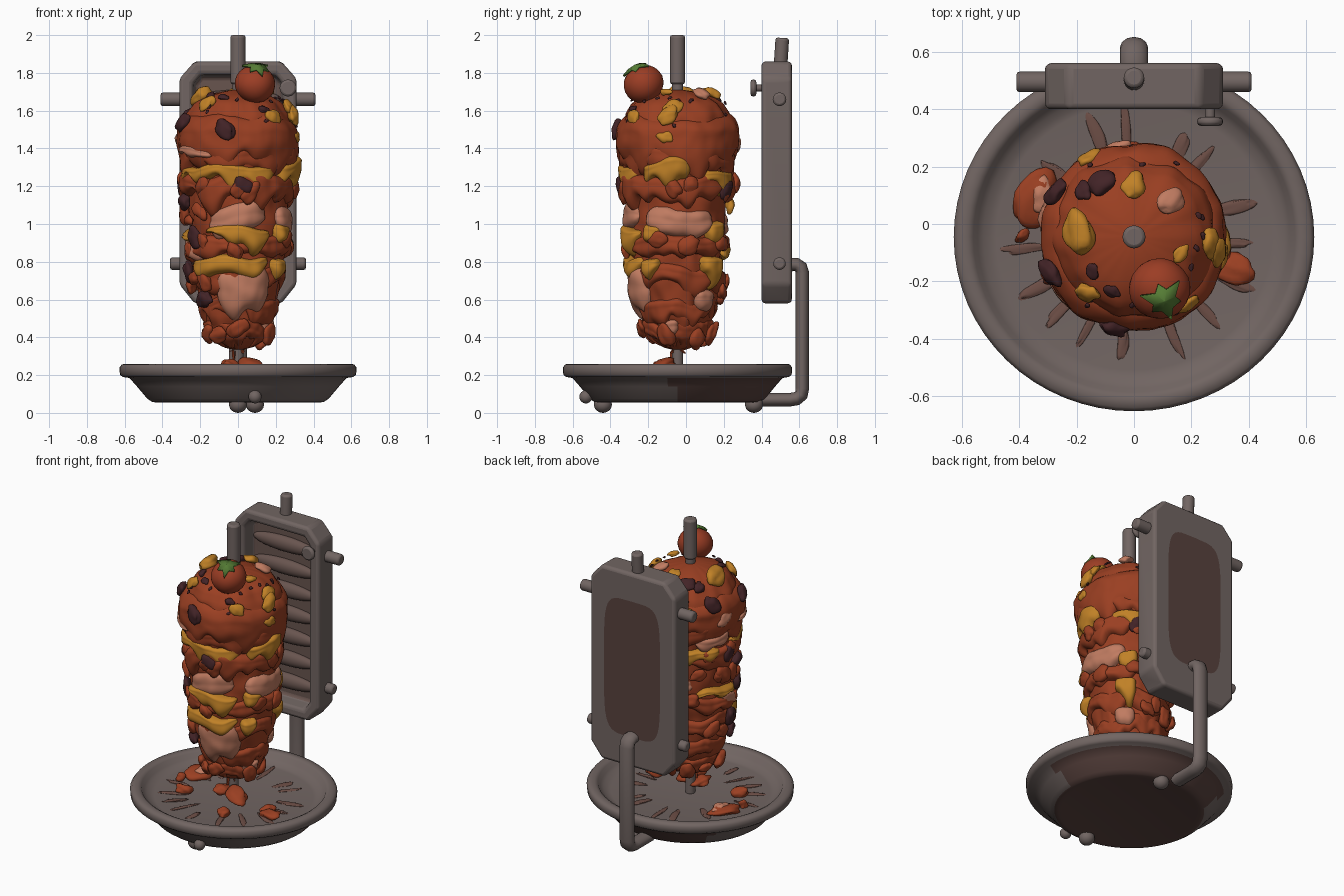
import bpy, bmesh, math, random
from math import sin, cos, radians, pi, tau
from mathutils import Vector, Matrix, noise

if "Cube" in bpy.data.objects:
    bpy.data.objects.remove(bpy.data.objects["Cube"], do_unlink=True)
random.seed(4)
CY = -0.045  # spit axis


def material(name, *rgb):
    m = bpy.data.materials.new(name)
    m.use_nodes = True
    m.diffuse_color = (*rgb, 1)
    m.node_tree.nodes["Principled BSDF"].inputs["Base Color"].default_value = (*rgb, 1)
    return m


METAL = material("warm grey metal", .165, .13, .122)
DARK = material("dark metal", .098, .054, .047)
INNER = material("heater brown", .14, .09, .078)
STAIN = material("grease brown", .15, .075, .06)
MEAT = material("roast meat", .325, .05, .016)
PALE = material("pale meat", .53, .2, .12)
SAUCE = material("mustard sauce", .53, .22, .02)
CHAR = material("charred bits", .055, .017, .02)
TOMATO = material("tomato red", .33, .047, .018)
GREEN = material("leaf green", .09, .2, .035)


def finish(name, bm, mat, angle=50):
    me = bpy.data.meshes.new(name)
    bm.to_mesh(me)
    bm.free()
    ob = bpy.data.objects.new(name, me)
    bpy.context.collection.objects.link(ob)
    me.materials.append(mat)
    bpy.ops.object.select_all(action='DESELECT')
    ob.select_set(True)
    bpy.context.view_layer.objects.active = ob
    bpy.ops.object.shade_smooth_by_angle(angle=radians(angle))
    return ob


def grid(name, fn, nu, nv, mat, wrap=True):
    """Sheet of quads from fn(u, v), closed around u when wrapped."""
    bm = bmesh.new()
    cols = [[bm.verts.new(fn(i / nu, j / nv)) for j in range(nv + 1)]
            for i in range(nu if wrap else nu + 1)]
    for i in range(nu):
        a, b = cols[i], cols[(i + 1) % len(cols)]
        for j in range(nv):
            bm.faces.new((a[j], b[j], b[j + 1], a[j + 1]))
    bmesh.ops.remove_doubles(bm, verts=bm.verts, dist=1e-5)
    return finish(name, bm, mat, 70)


def lathe(name, prof, mat, sx=1, sy=1):
    n = len(prof) - 1
    def point(u, v):
        r, z = prof[round(v * n)]
        return (sx * r * cos(u * tau), CY + sy * r * sin(u * tau), z)
    return grid(name, point, 64, n, mat)


def rod(name, a, b, r, mat=METAL, bevel=.012):
    a, b = Vector(a), Vector(b)
    bm = bmesh.new()
    turn = (b - a).to_track_quat('Z', 'Y').to_matrix().to_4x4()
    bmesh.ops.create_cone(bm, cap_ends=True, segments=20, radius1=r, radius2=r,
                          depth=(b - a).length, matrix=Matrix.Translation((a + b) / 2) @ turn)
    ob = finish(name, bm, mat)
    m = ob.modifiers.new("soft edge", 'BEVEL')
    m.width, m.segments, m.limit_method = bevel, 2, 'ANGLE'


def blob(name, pos, scale, mat, normal=(0, 0, 1), rough=.3, spin=0):
    """Lumpy flattened ball lying on a surface with the given normal."""
    bm = bmesh.new()
    bmesh.ops.create_icosphere(bm, subdivisions=3, radius=1)
    off = Vector(pos) * 37
    for v in bm.verts:
        v.co *= 1 + rough * noise.noise(v.co * 1.1 + off)
    turn = Vector(normal).to_track_quat('Z', 'Y').to_matrix().to_4x4()
    bm.transform(Matrix.Translation(pos) @ turn @ Matrix.Rotation(spin, 4, 'Z')
                 @ Matrix.Diagonal((*scale, 1)))
    finish(name, bm, mat, 80)


# Drip tray, sooty underneath towards the back, with feet, front knob and spike
tray = lathe("drip_tray", [(0, .06), (.41, .06), (.43, .055), (.455, .058), (.48, .075),
                           (.535, .14), (.575, .185), (.61, .19), (.625, .202), (.628, .24),
                           (.615, .257), (.58, .26), (.56, .25), (.545, .222), (.525, .212),
                           (.505, .2), (.48, .196), (0, .19)], METAL, 1, .967)
tray.data.materials.append(DARK)
for p in tray.data.polygons:
    c = p.center
    if c.z < .061 or (c.z < .17 and c.y + .4 * c.x > .15):
        p.material_index = 1
for name, x, y in (("front_foot", 0, -.44), ("back_foot", .09, .36)):
    blob(name, (x, y, .045), (.048, .048, .045), METAL, rough=0)
blob("tray_knob", (.09, -.53, .085), (.035, .035, .035), METAL, rough=0)
rod("spike", (0, CY, .18), (0, CY, 1.8), .03)
rod("spike_handle", (0, CY, 1.74), (0, CY, 2), .04)

# Grease streaks and fallen scraps on the tray
for k in range(16):
    a, r = k * tau / 16 + random.uniform(-.12, .12), random.uniform(.33, .39)
    blob("grease_streak", (r * cos(a), CY + r * sin(a), .198),
         (random.uniform(.06, .1), random.uniform(.014, .024), .005), STAIN, rough=.5, spin=a)
for x, y, s, m in ((-.34, .08, .1, MEAT), (-.32, .1, .06, PALE), (.35, -.16, .07, MEAT),
                   (.3, -.12, .05, MEAT), (-.39, -.04, .025, MEAT), (.08, -.12, .08, MEAT),
                   (-.04, -.1, .07, MEAT), (-.28, -.17, .05, MEAT), (.1, -.3, .05, MEAT)):
    z = .25 if abs(x) < .1 and y > -.2 else .21
    blob("fallen_scrap", (x, y, z + (.012 if m is PALE else 0)), (s, s * .75, .032), m,
         (random.uniform(-.2, .2), random.uniform(-.2, .2), 1), .5, random.uniform(0, 6))

# Heater housing: chamfered case with a recessed front
bm = bmesh.new()
outline = [(.23, .58), (.31, .68), (.31, 1.77), (.23, 1.86)]
ring = outline + [(-x, z) for x, z in reversed(outline)]
front = bm.faces.new([bm.verts.new((x, .4, z)) for x, z in reversed(ring)])
back = bmesh.ops.extrude_face_region(bm, geom=[front], use_keep_orig=True)["geom"]
bmesh.ops.translate(bm, vec=(0, .16, 0), verts=[g for g in back if isinstance(g, bmesh.types.BMVert)])
bmesh.ops.recalc_face_normals(bm, faces=bm.faces)
front = min(bm.faces, key=lambda f: f.calc_center_median().y)
bmesh.ops.inset_region(bm, faces=[front], thickness=.075)
bmesh.ops.inset_region(bm, faces=[front], thickness=.012, depth=-.1)
front.material_index = 1
case = finish("heater_case", bm, METAL, 40)
case.data.materials.append(INNER)
bev = case.modifiers.new("soft edge", 'BEVEL')
bev.width, bev.segments, bev.limit_method = .02, 3, 'ANGLE'

# Heater louvres and the dark plate on the back
for k in range(7):
    z = .76 + k * .15
    blob("heater_louvre", (0, .495, z), (.235, .04, .05), INNER, rough=0)
bm = bmesh.new()
rim = []
for k in range(40):
    c, s = cos(k * tau / 40), sin(k * tau / 40)
    rim.append(bm.verts.new((.205 * math.copysign(abs(c) ** .4, c), .564,
                             1.23 + .45 * math.copysign(abs(s) ** .4, s))))
bm.faces.new(reversed(rim))
finish("back_plate", bm, DARK)

# Heater pegs, top pin, screw and support pipe
for s in (-1, 1):
    rod("upper_peg", (s * .29, .495, 1.66), (s * .41, .495, 1.66), .036)
    rod("lower_peg", (s * .29, .495, .79), (s * .36, .495, .79), .033)
rod("top_pin", (0, .5, 1.83), (0, .51, 1.985), .036)
rod("screw_stem", (.265, .42, 1.72), (.265, .36, 1.72), .018, bevel=.002)
rod("screw_head", (.265, .372, 1.72), (.265, .342, 1.72), .045)
cu = bpy.data.curves.new("support_pipe", 'CURVE')
cu.dimensions, cu.bevel_depth, cu.bevel_resolution = '3D', .036, 4
cu.use_fill_caps = True
path = [(.55, .785), (.585, .785), (.608, .77), (.616, .74), (.616, .13), (.61, .095), (.585, .075), (.55, .07), (.4, .07)]
sp = cu.splines.new('POLY')
sp.points.add(len(path) - 1)
for p, (y, z) in zip(sp.points, path):
    p.co = (0, y, z, 1)
cu.materials.append(METAL)
pipe = bpy.data.objects.new("support_pipe", cu)
pipe.scale.x = 1.35
bpy.context.collection.objects.link(pipe)

# Meat stack core
PROF = [(.33, .0), (.345, .07), (.39, .13), (.5, .18), (.62, .21), (.75, .235), (.9, .245),
        (1.1, .26), (1.25, .27), (1.4, .29), (1.5, .295), (1.58, .275), (1.64, .23),
        (1.68, .165), (1.7, .09), (1.715, 0)]


def radius(z):
    for (z0, r0), (z1, r1) in zip(PROF, PROF[1:]):
        if z <= z1:
            return max(0, r0 + (r1 - r0) * (z - z0) / (z1 - z0))
    return 0


def rough(a, z, f=2, seed=0):
    return noise.noise((cos(a) * f, sin(a) * f, z * f * 2.5 + seed * 7.3))


def on_axis(a, r, z):
    return Vector((r * cos(a), CY + r * sin(a), z))


def core(u, v):
    a, z = u * tau, .33 + v * 1.385
    r = radius(z)
    return on_axis(a, r + min(r, .2) * (.1 * rough(a, z) + .06 * rough(a, z, 4)), z)


grid("meat_core", core, 96, 90, MEAT)


# Draped layers: wavy bands with dripping lower edges
def band(name, zc, half, mat, a0=0, a1=360, out=.03, drip=.06, seed=0):
    full = a1 - a0 >= 360
    def point(u, v):
        a, w = radians(a0 + (a1 - a0) * u), v * 2 - 1
        taper = 1 if full else max(.02, 1 - abs(2 * u - 1) ** 4) ** .5
        z = zc + .04 * rough(a, 0, 1.6, seed) + w * half * taper
        low = max(0, -w)
        z -= low * taper * drip * (.5 + 1.6 * rough(a, 1, 3, seed))
        swell = max(0, 1 - abs(w) ** 3) ** .5
        r = radius(z) - .045 + (.045 + out) * swell * (.3 + .7 * taper)
        r += swell * (.016 * rough(a, z, 2.5, seed) + .006 * rough(a, z, 6, seed) + .018 * low)
        return on_axis(a, r, z)
    n = max(24, int((a1 - a0) / 3))
    grid(name, point, n, 18, mat, full)


for k, (zc, half, out, drip) in enumerate(((1.47, .11, .03, .1), (1.36, .06, .025, .06),
                                          (1.2, .055, .036, .09), (.89, .045, .03, .04),
                                          (.73, .05, .018, .06), (.57, .05, .014, .06),
                                          (.43, .06, .018, .05))):
    band("meat_layer", zc, half, MEAT, out=out, drip=drip, seed=k)
for k, (zc, half, a0, a1, out) in enumerate(((1.04, .085, -128, -54, .032), (1.03, .075, -40, 46, .034),
        (1.02, .06, 80, 130, .02), (1.38, .03, 190, 245, .05), (.65, .135, -122, -42, .04),
        (1.31, .05, 130, 178, .04), (.47, .04, -40, 5, .03), (.6, .05, 25, 60, .034),
        (.86, .05, 165, 225, .034))):
    band("pale_slice", zc, half, PALE, a0, a1, out, .03, 20 + k)
for k, (zc, half, a0, a1, out) in enumerate(((1.28, .034, -185, -45, .042), (1.3, .045, -40, 15, .05),
        (1.27, .028, 25, 75, .04), (.96, .033, -130, -50, .05), (.8, .032, -160, -48, .05),
        (.98, .04, -42, -16, .05), (.97, .035, 35, 62, .045), (.79, .036, 30, 60, .055),
        (.79, .034, -46, -22, .055), (1.24, .025, 110, 165, .045), (.95, .03, 130, 205, .045))):
    band("sauce_drip", zc, half, SAUCE, a0, a1, out, .08, 40 + k)


# Bits stuck to the stack, placed by angle and height
def bit(name, deg, z, size, mat, lift=.02):
    a = radians(deg)
    slope = (radius(z + .01) - radius(z - .01)) / .02
    n = Vector((cos(a), sin(a), max(-.3, min(6, -slope)))).normalized()
    blob(name, on_axis(a, radius(z), z) + n * lift,
         (size, size * .72, size * .45), mat, n, .4, random.uniform(0, 6))


for deg, z in ((203, 1.53), (-102, 1.5), (-84, 1.2), (-145, .93), (-138, .61), (-165, 1.12),
               (60, 1.19), (175, 1.2), (150, 1.55), (190, .75)):
    bit("charred_bit", deg, z, .06, CHAR, .032)
for deg, z, s in ((-10, 1.57, .06), (-12, 1.46, .045), (-52, 1.56, .05), (90, 1.675, .055),
                  (175, 1.665, .08), (-5, 1.61, .055), (-130, 1.63, .05), (100, 1.1, .05),
                  (120, 1.5, .05), (75, .85, .05), (-20, 1.68, .035)):
    bit("sauce_bit", deg, z, s, SAUCE)
for deg, z, s in ((45, 1.675, .055), (100, 1.42, .06), (165, 1.45, .06)):
    bit("pale_bit", deg, z, s, PALE, .018)
for deg, z, s in ((122, 1.65, .055), (138, 1.64, .04), (-140, 1.67, .03), (-112, 1.66, .03), (-60, 1.6, .03)):
    bit("charred_flake", deg, z, s, CHAR, .014)
for k in range(20):
    bit("crumb", random.uniform(0, 360), random.uniform(1.42, 1.66), .013, CHAR, .02)
for z0, count, a0, a1 in ((.4, 8, 0, 360), (.86, 7, 0, 360), (1.17, 9, 0, 360), (.65, 7, 60, 235), (1.03, 6, 130, 230)):
    for k in range(count):
        bit("meat_scrap", a0 + (a1 - a0) * (k + random.random()) / count,
            z0 + random.uniform(-.01, .07), random.uniform(.04, .065), MEAT, .03)

# Tomato with its leafy star
axis = Vector((.15, -.4, .9)).normalized()
centre = Vector((.09, -.225, 1.742))
blob("tomato", centre, (.108, .108, .098), TOMATO, axis, .04)
bm = bmesh.new()
tip = bm.verts.new((0, 0, .016))
star = [bm.verts.new((r * cos(k * pi / 6), r * sin(k * pi / 6), z)) for k in range(12)
        for r, z in [((.098 - .012 * (k % 4), -.006) if k % 2 else (.042, .008))]]
for k in range(12):
    bm.faces.new((tip, star[k], star[(k + 1) % 12]))
bm.transform(Matrix.Translation(centre + axis * .097) @ axis.to_track_quat('Z', 'Y').to_matrix().to_4x4())
leaf = finish("tomato_leaves", bm, GREEN, 30)
leaf.modifiers.new("thickness", 'SOLIDIFY').thickness = .012
